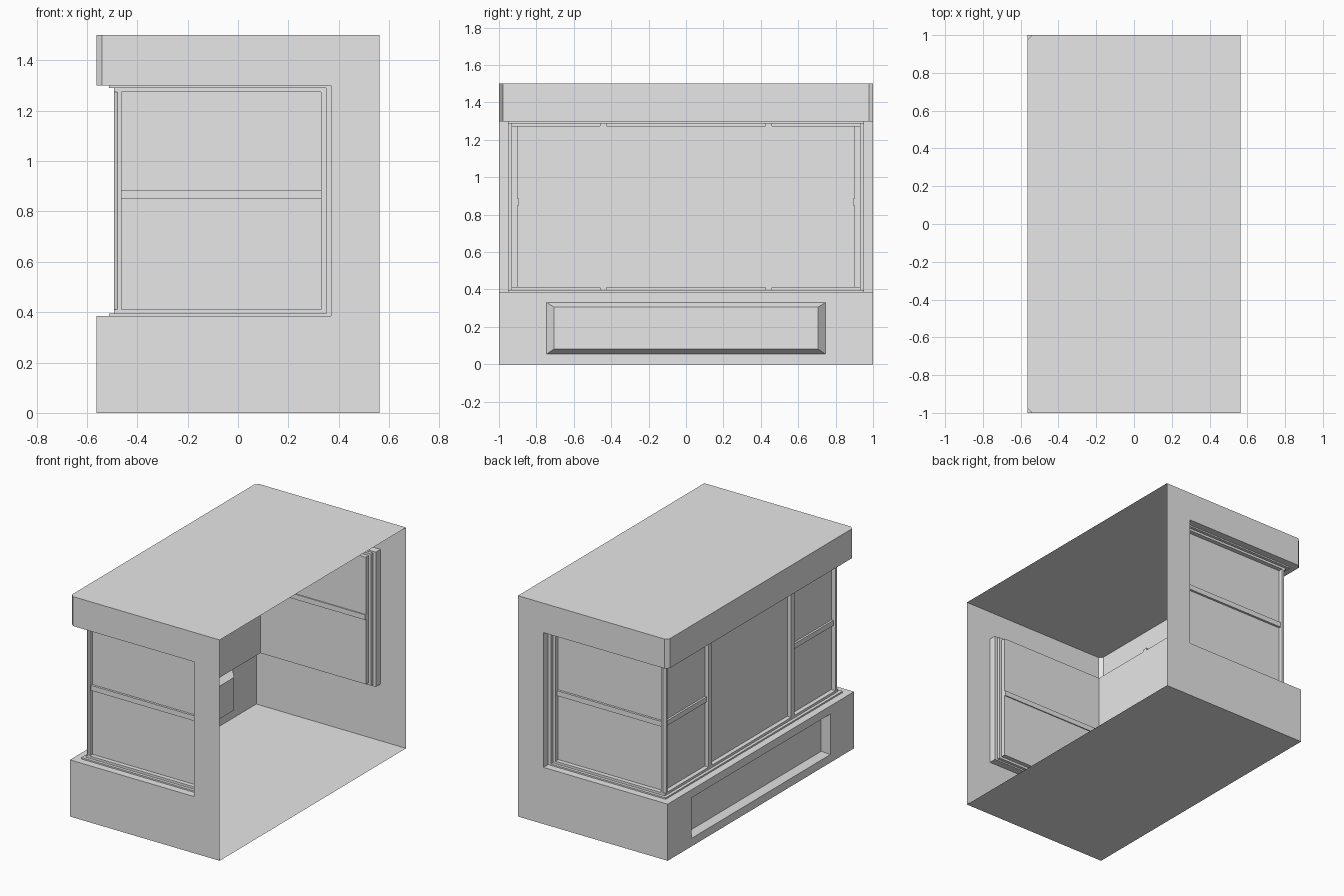
import bpy, bmesh

cube = bpy.data.objects.get("Cube")
if cube:
    bpy.data.objects.remove(cube)

grey = bpy.data.materials.new("plain_grey")
grey.use_nodes = True
grey.diffuse_color = (0.8, 0.8, 0.8, 1)
grey.node_tree.nodes["Principled BSDF"].inputs["Base Color"].default_value = (0.8, 0.8, 0.8, 1)

# Main dimensions
XF, XB, Y = -0.5625, 0.5625, 1.0      # bay face, open wall side, half length
SILL, HEAD, TOP = 0.385, 1.3, 1.5
JAMB, CUT = 0.37, 0.0225              # end of side opening, header corner cut
GLASS = 0.1                           # glass setback


def build(name, polys):
    """Mesh object from a list of polygons, welded together."""
    bm = bmesh.new()
    for poly in polys:
        bm.faces.new([bm.verts.new(p) for p in poly])
    bmesh.ops.remove_doubles(bm, verts=bm.verts, dist=0.0002)
    bmesh.ops.recalc_face_normals(bm, faces=bm.faces)
    mesh = bpy.data.meshes.new(name)
    bm.to_mesh(mesh)
    bm.free()
    mesh.materials.append(grey)
    obj = bpy.data.objects.new(name, mesh)
    bpy.context.collection.objects.link(obj)
    return obj


def bridge(loops):
    """Quads joining successive closed loops."""
    quads = []
    for a, b in zip(loops, loops[1:]):
        n = len(a)
        quads += [(a[i], a[(i + 1) % n], b[(i + 1) % n], b[i]) for i in range(n)]
    return quads


def prism(name, plan, z0, z1):
    lo = [(x, y, z0) for x, y in plan]
    hi = [(x, y, z1) for x, y in plan]
    return build(name, bridge([lo, hi]) + [lo[::-1], hi])


def box(name, x0, x1, y0, y1, z0, z1):
    return prism(name, [(x0, y0), (x1, y0), (x1, y1), (x0, y1)], z0, z1)


def u_path(setback, end, z, cut=0.0):
    """U around the bay in plan, with optional corner cuts."""
    x, y = XF + setback, Y - setback
    half = [(end, y), (x + cut, y), (x, y - cut)]
    return [(a, -b, z) for a, b in half] + [(a, b, z) for a, b in half[::-1]]


# Floor and roof sheets
build("floor", [[(XF, -Y, 0), (XB, -Y, 0), (XB, Y, 0), (XF, Y, 0)]])
build("roof", [u_path(0, XB, TOP, CUT)])

# Side walls, each notched by the window opening
for side, y in (("right", -Y), ("left", Y)):
    outline = [(XF, 0), (XB, 0), (XB, TOP), (XF + CUT, TOP), (XF + CUT, HEAD),
               (JAMB, HEAD), (JAMB, SILL), (XF, SILL)]
    build("side_wall_" + side, [[(x, y, z) for x, z in outline]])

# Header band with cut corners
low, high = u_path(0, XB, HEAD, CUT)[1:-1], u_path(0, XB, TOP, CUT)[1:-1]
build("header", [(low[i], low[i + 1], high[i + 1], high[i]) for i in range(3)])


# Apron with a bevelled, sunken panel
def panel_rect(x, half, z0, z1):
    return [(x, -half, z0), (x, half, z0), (x, half, z1), (x, -half, z1)]


rects = [panel_rect(XF, Y, 0, SILL), panel_rect(XF, 0.745, 0.055, 0.33),
         panel_rect(XF + 0.04, 0.705, 0.082, 0.305)]
build("apron_panel", bridge(rects) + [rects[-1]])

# Stepped surround: setback, height inset, jamb inset
steps = [(0, 0, 0), (0.05, 0, 0), (0.05, 0.01, 0.02), (0.07, 0.01, 0.02),
         (0.07, 0.026, 0.04), (GLASS, 0.026, 0.04)]
rings = []
for d, dz, dx in steps:
    bottom = u_path(d, JAMB - dx, SILL + dz)
    top = u_path(d, JAMB - dx, HEAD - dz, CUT if d == 0 else 0)
    rings.append(bottom + top[::-1])
faces = []
for quad in bridge(rings):
    clean = [p for i, p in enumerate(quad) if p != quad[i - 1]]
    if len(clean) > 2:
        faces.append(clean)
build("window_surround", faces)

# Glazing on three sides
Z0, Z1 = SILL + 0.026, HEAD - 0.026
gx, gy, gend = XF + GLASS, Y - GLASS, JAMB - 0.04
corners = [(gend, -gy), (gx, -gy), (gx, gy), (gend, gy)]
build("glazing", [[(*a, Z0), (*b, Z0), (*b, Z1), (*a, Z1)]
                  for a, b in zip(corners, corners[1:])])

# Corner posts, mullions and meeting rails
R0, R1 = 0.85, 0.885
px = XF + 0.07
for side, s in (("right", -1), ("left", 1)):
    plan = [(px, gy), (px, 0.915), (px + 0.015, 0.93), (gx, 0.93), (gx, gy)]
    prism("corner_post_" + side, [(x, s * y) for x, y in plan], Z0, Z1)

    m0, m1 = sorted((s * 0.425, s * 0.46))
    box("mullion_" + side, px, gx - 0.001, m0, m1, SILL + 0.01, HEAD - 0.01)

    f0, f1 = sorted((s * 0.46, s * gy))
    box("front_rail_" + side, gx - 0.015, gx - 0.001, f0, f1, R0, R1)

    r0, r1 = sorted((s * 0.893, s * 0.915))
    box("side_rail_" + side, gx, gend, r0, r1, R0, R1)
